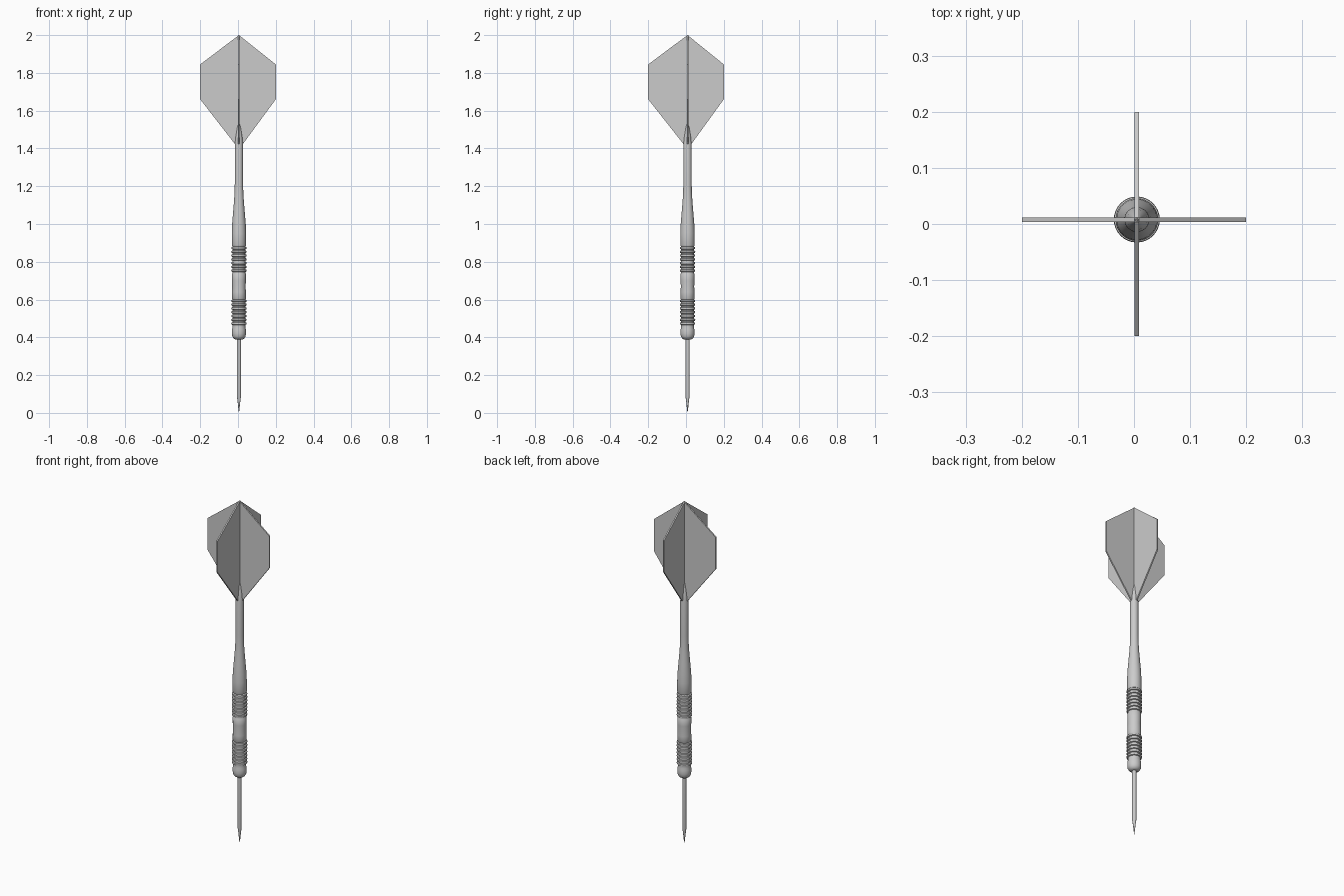
import bpy, bmesh, math
from mathutils import Matrix

if "Cube" in bpy.data.objects:
    bpy.data.objects.remove(bpy.data.objects["Cube"])

AX, AY = 0.005, 0.008      # dart axis
SEG = 32


def finish(name, bm):
    bmesh.ops.remove_doubles(bm, verts=bm.verts, dist=1e-5)
    bmesh.ops.recalc_face_normals(bm, faces=bm.faces)
    mesh = bpy.data.meshes.new(name)
    bm.to_mesh(mesh)
    bm.free()
    ob = bpy.data.objects.new(name, mesh)
    bpy.context.collection.objects.link(ob)
    return ob


def lathe(name, profile):
    """Spin a list of (radius, z) about the dart axis."""
    bm = bmesh.new()
    vs = [bm.verts.new((AX + r, AY, z)) for r, z in profile]
    es = [bm.edges.new(p) for p in zip(vs, vs[1:])]
    bmesh.ops.spin(bm, geom=vs + es, cent=(AX, AY, 0), axis=(0, 0, 1),
                   angle=2 * math.pi, steps=SEG, use_duplicate=False)
    ob = finish(name, bm)
    bpy.ops.object.select_all(action='DESELECT')
    ob.select_set(True)
    bpy.context.view_layer.objects.active = ob
    bpy.ops.object.shade_smooth_by_angle(angle=math.radians(35))
    return ob


def grip(z0, z1, n, low=0.034, high=0.041):
    """Stacked raised rings of a knurled grip."""
    p = (z1 - z0) / n
    pts = []
    for i in range(n):
        z = z0 + i * p
        pts += [(low, z), (low, z + 0.3 * p), (high - 0.001, z + 0.42 * p),
                (high, z + 0.65 * p), (high - 0.001, z + 0.88 * p)]
    return pts + [(low, z1)]


# Needle point
lathe("needle_point", [(0, 0), (0.003, 0.02), (0.0065, 0.055), (0.011, 0.09),
                       (0.011, 0.40), (0, 0.40)])

# Barrel: rounded nose, two ringed grips, slim waist
lathe("barrel", [(0, 0.388), (0.018, 0.388), (0.028, 0.394), (0.035, 0.405),
                 (0.037, 0.42), (0.037, 0.44), (0.034, 0.452)]
      + grip(0.46, 0.60, 7)
      + [(0.037, 0.605), (0.0365, 0.64), (0.0355, 0.67), (0.0365, 0.70), (0.037, 0.735)]
      + grip(0.74, 0.88, 7) + [(0, 0.885)])

# Shaft: flares down onto the barrel, pointed prongs at the flight
lathe("shaft", [(0, 0.882), (0.035, 0.882), (0.038, 0.89), (0.038, 0.95), (0.036, 1.0),
                (0.031, 1.06), (0.026, 1.12), (0.023, 1.17), (0.022, 1.22),
                (0.022, 1.42), (0.018, 1.46), (0.010, 1.51), (0.004, 1.535), (0, 1.54)])

# Flight: four thin vanes, each reaching 0.2 from the origin
T = 0.004
for i, side in enumerate(("right", "back", "left", "front")):
    reach = (0.2 - AX, 0.2 - AY, 0.2 + AX, 0.2 + AY)[i]
    outline = [(0, 1.41), (0.011, 1.41), (reach, 1.66), (reach, 1.845), (0, 2.0)]
    bm = bmesh.new()
    face = bm.faces.new([bm.verts.new((x, -T, z)) for x, z in outline])
    out = bmesh.ops.extrude_face_region(bm, geom=[face])["geom"]
    bmesh.ops.translate(bm, vec=(0, 2 * T, 0),
                        verts=[g for g in out if isinstance(g, bmesh.types.BMVert)])
    bm.transform(Matrix.Translation((AX, AY, 0)) @ Matrix.Rotation(i * math.pi / 2, 4, 'Z'))
    finish("flight_vane_" + side, bm)
